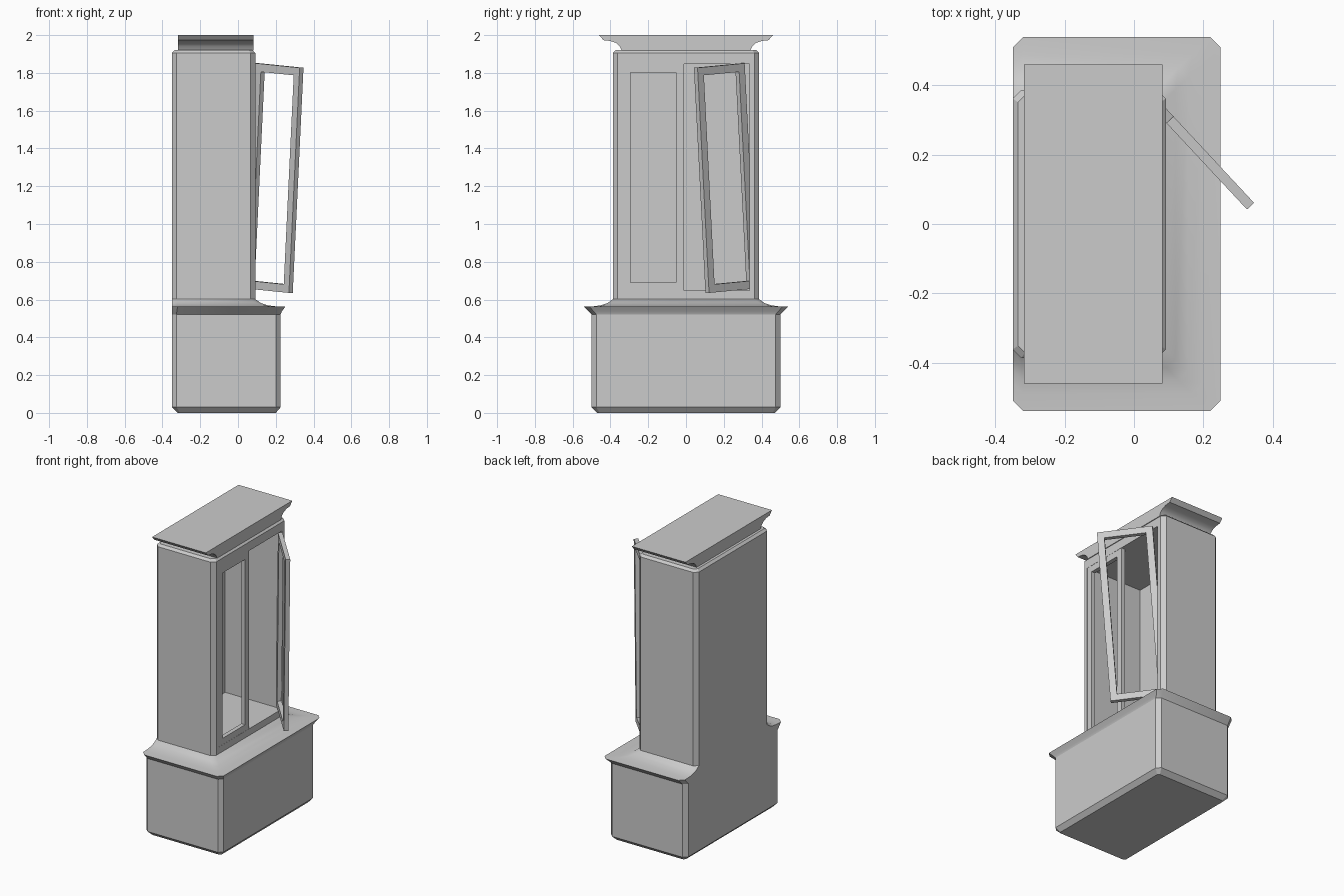
import bpy, bmesh, math
from mathutils import Matrix

if "Cube" in bpy.data.objects:
    bpy.data.objects.remove(bpy.data.objects["Cube"])


def finish(name, bm, smooth=False):
    bmesh.ops.recalc_face_normals(bm, faces=bm.faces)
    me = bpy.data.meshes.new(name)
    bm.to_mesh(me)
    bm.free()
    ob = bpy.data.objects.new(name, me)
    bpy.context.collection.objects.link(ob)
    if smooth:
        bpy.ops.object.select_all(action='DESELECT')
        ob.select_set(True)
        bpy.context.view_layer.objects.active = ob
        bpy.ops.object.shade_smooth_by_angle(angle=math.radians(32))
    return ob


def loft(name, rings, smooth=False):
    """Stack corner-cut rectangles: (back x, front x, half depth, corner cut, z)."""
    bm = bmesh.new()
    loops = []
    for xb, xf, y, c, z in rings:
        half = [(xb, y - c), (xb + c, y), (xf - c, y), (xf, y - c)]
        pts = half + [(px, -py) for px, py in reversed(half)]
        loops.append([bm.verts.new((px, py, z)) for px, py in pts])
    for a, b in zip(loops, loops[1:]):
        for i in range(8):
            j = (i + 1) % 8
            bm.faces.new((a[i], a[j], b[j], b[i]))
    bm.faces.new(loops[0])
    bm.faces.new(loops[-1])
    return finish(name, bm, smooth)


def door_frame(name, width, height, bar, thick, matrix):
    """Rectangular frame, local x = width, z = height, centred on y."""
    bm = bmesh.new()

    def ring(y, m):
        return [bm.verts.new((x, y, z)) for x, z in
                ((m, m), (width - m, m), (width - m, height - m), (m, height - m))]
    t = thick / 2
    loops = [ring(-t, 0), ring(-t, bar), ring(t, bar), ring(t, 0)]
    for k in range(4):
        a, b = loops[k], loops[(k + 1) % 4]
        for i in range(4):
            j = (i + 1) % 4
            bm.faces.new((a[i], a[j], b[j], b[i]))
    bm.transform(matrix)
    return finish(name, bm)


# Base chest with cut corners
loft("base_chest", [(-.32, .20, .47, .012, 0), (-.35, .226, .50, .025, .03),
                    (-.35, .226, .50, .025, .54)])

# Moulding that sweeps from the base to the upper case
loft("base_moulding", [(-.35, .226, .50, .025, .522), (-.35, .232, .515, .026, .537),
                       (-.35, .25, .54, .03, .562), (-.35, .20, .49, .03, .564),
                       (-.35, .155, .45, .028, .57), (-.35, .12, .415, .026, .582),
                       (-.35, .092, .387, .025, .602)], smooth=True)

# Upper case, hollowed out and open on the door side
case = loft("upper_case", [(-.35, .092, .387, .025, .58), (-.35, .092, .387, .025, 1.905),
                           (-.335, .077, .372, .02, 1.92)])
bm = bmesh.new()
bmesh.ops.create_cube(bm, size=1, matrix=Matrix.Translation((-.065, 0, 1.2465))
                      @ Matrix.Diagonal((.53, .67, 1.199, 1)))
cutter = finish("cavity_cutter", bm)
cutter.hide_render = True
mod = case.modifiers.new("cavity", 'BOOLEAN')
mod.object = cutter
mod.operation = 'DIFFERENCE'
mod.solver = 'EXACT'
bpy.context.view_layer.objects.active = case
bpy.ops.object.modifier_apply(modifier=mod.name)
bpy.data.objects.remove(cutter)

# Crown: cove profile extruded along x
side = [(.46, 2.0), (.437, 1.973), (.40, 1.969), (.37, 1.958), (.352, 1.942), (.34, 1.918)]
outline = side + [(-y, z) for y, z in reversed(side)]
bm = bmesh.new()
face = bm.faces.new([bm.verts.new((-.318, y, z)) for y, z in outline])
new = bmesh.ops.extrude_face_region(bm, geom=[face])["geom"]
bmesh.ops.translate(bm, vec=(.4, 0, 0),
                    verts=[v for v in new if isinstance(v, bmesh.types.BMVert)])
bmesh.ops.recalc_face_normals(bm, faces=bm.faces)
finish("crown", bm, smooth=True)

# Closed door on the left half
door_frame("closed_door", .325, 1.199, .043, .028,
           Matrix.Translation((.077, -.336, .647)) @ Matrix.Rotation(math.radians(90), 4, 'Z'))

# Open door, sagging on its hinge
door_frame("open_door", .342, 1.195, .043, .028,
           Matrix.Translation((.047, .362, .659)) @ Matrix.Rotation(math.radians(-47), 4, 'Z')
           @ Matrix.Rotation(math.radians(4), 4, 'Y'))
